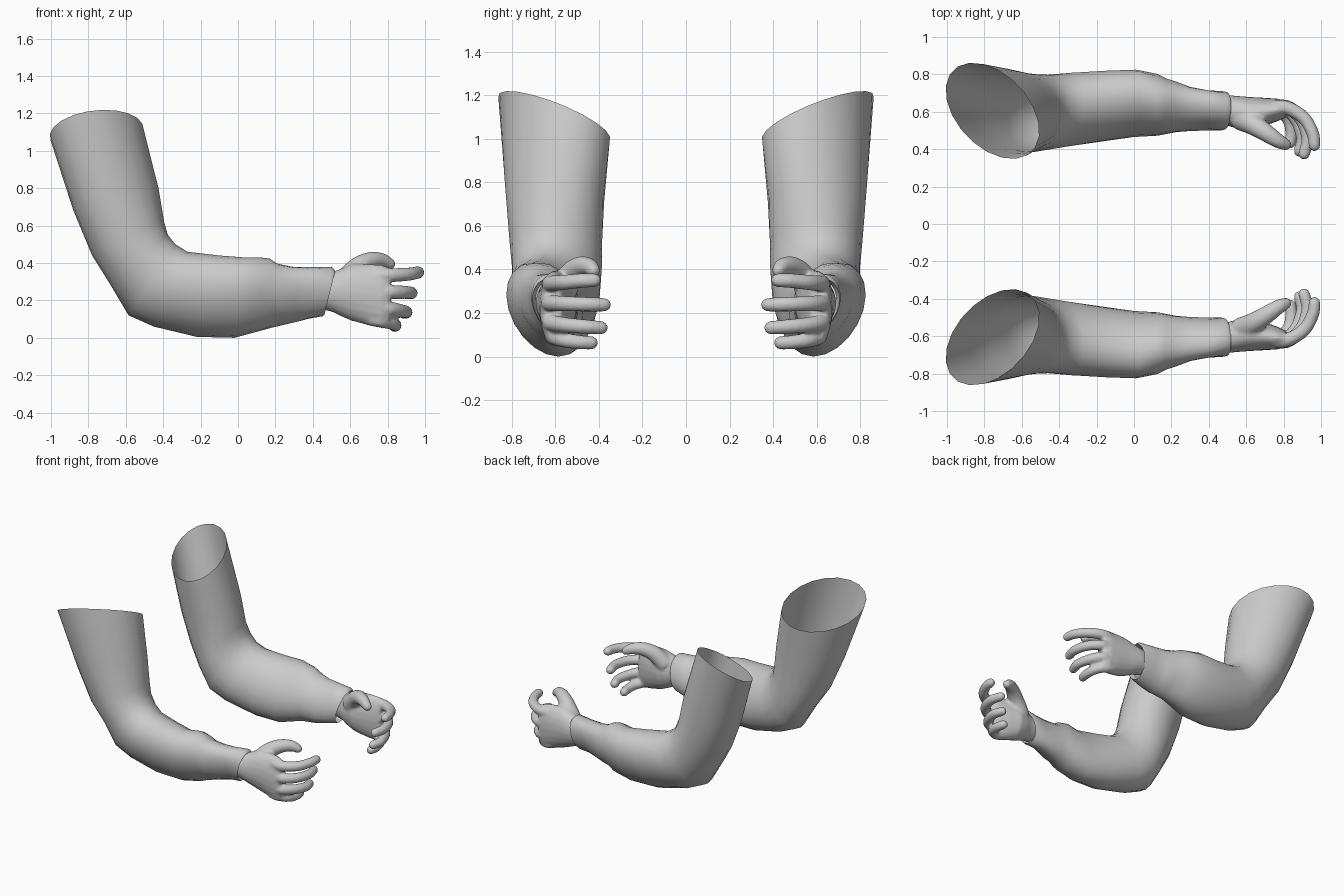
import bpy, bmesh, math
from mathutils import Vector

if "Cube" in bpy.data.objects:
    bpy.data.objects.remove(bpy.data.objects["Cube"])

grey = bpy.data.materials.new("light_grey")
grey.diffuse_color = (0.6, 0.6, 0.6, 1)
grey.use_nodes = True
grey.node_tree.nodes["Principled BSDF"].inputs["Base Color"].default_value = grey.diffuse_color


def loft(bm, rings, caps=True):
    """Skin a list of point rings with quads."""
    loops = [[bm.verts.new(p) for p in r] for r in rings]
    n = len(loops[0])
    for a, b in zip(loops, loops[1:]):
        for i in range(n):
            j = (i + 1) % n
            bm.faces.new((a[i], a[j], b[j], b[i]))
    if caps:
        bm.faces.new(loops[0][::-1])
        bm.faces.new(loops[-1])


def oval(c, u, v, n, fold=0.0, phase=0.0):
    """Ring around c spanned by half-axes u and v, with optional cloth folds."""
    c, u, v = Vector(c), Vector(u), Vector(v)
    pts = []
    for i in range(n):
        a = 2 * math.pi * i / n
        k = 1 + fold * math.sin(4 * a + phase)
        pts.append(c + (u * math.cos(a) + v * math.sin(a)) * k)
    return pts


def section(inner, outer, y0, y1, skew=0.0, n=20, fold=0.0, phase=0.0, tilt=(0, 0)):
    """Oval through two (x, z) points, y0..y1 wide; skew shifts the outer point in y."""
    c = ((inner[0] + outer[0]) / 2, (y0 + y1) / 2, (inner[1] + outer[1]) / 2)
    u = ((inner[0] - outer[0]) / 2, -skew, (inner[1] - outer[1]) / 2)
    h = (y1 - y0) / 2
    v = (tilt[0], math.sqrt(h * h - skew * skew), tilt[1])
    return oval(c, u, v, n, fold, phase)


def finish(name, bm):
    bmesh.ops.recalc_face_normals(bm, faces=bm.faces)
    me = bpy.data.meshes.new(name)
    bm.to_mesh(me)
    bm.free()
    me.materials.append(grey)
    for p in me.polygons:
        p.use_smooth = True
    ob = bpy.data.objects.new(name, me)
    bpy.context.collection.objects.link(ob)
    return ob


def mirror(ob):
    m = ob.modifiers.new("other_arm", 'MIRROR')
    m.use_axis = (False, True, False)
    m.use_mirror_merge = False


# Sleeve: slanted open shoulder rim, bent elbow, forearm, cuff
rings = [oval((-0.757, -0.605, 1.1), (0.245, 0.06, 0.045), (0.05, 0.25, -0.11), 20)]
for inner, outer, y0, y1, skew, tilt in [
    ((-0.425, 0.80), (-0.88, 0.68), -0.83, -0.375, -0.02, (0.02, -0.03)),
    ((-0.395, 0.62), (-0.78, 0.44), -0.81, -0.385, 0.0, (0.01, 0)),
    ((-0.375, 0.55), (-0.68, 0.28), -0.80, -0.385, 0.02, (0, 0)),
    ((-0.335, 0.50), (-0.585, 0.12), -0.80, -0.395, 0.03, (0, 0)),
    ((-0.27, 0.46), (-0.45, 0.06), -0.81, -0.41, 0.04, (0, 0)),
    ((-0.10, 0.44), (-0.22, 0.005), -0.82, -0.44, 0.05, (0, 0)),
    ((0.03, 0.43), (-0.02, 0.0), -0.825, -0.465, 0.06, (0, 0)),
]:
    rings.append(section(inner, outer, y0, y1, skew, tilt=tilt))
for i, (inner, outer, y0, y1) in enumerate([
    ((0.12, 0.43), (0.13, 0.04), -0.80, -0.475),
    ((0.17, 0.42), (0.19, 0.06), -0.775, -0.485),
    ((0.21, 0.395), (0.24, 0.07), -0.765, -0.49),
    ((0.30, 0.38), (0.30, 0.08), -0.735, -0.495),
    ((0.40, 0.38), (0.38, 0.10), -0.715, -0.50),
]):
    rings.append(section(inner, outer, y0, y1, 0.04, fold=0.02, phase=1.3 * i))
rings.append(section((0.50, 0.38), (0.45, 0.115), -0.71, -0.50, 0.02))
rings.append(section((0.52, 0.36), (0.462, 0.122), -0.705, -0.505, 0.02))
# cuff turned back inside
rings.append(section((0.47, 0.345), (0.42, 0.14), -0.69, -0.52, 0.02))
bm = bmesh.new()
loft(bm, rings, caps=False)
sleeve = finish("sleeves", bm)
sleeve.data.set_sharp_from_angle(angle=math.radians(50))
mirror(sleeve)


def finger(bm, pts, r0, r1):
    """Rounded tapering tube along a smoothed path."""
    p = [Vector(q) for q in pts]
    p = [2 * p[0] - p[1]] + p + [2 * p[-1] - p[-2]]
    path = []
    for i in range(1, len(p) - 2):
        a, b, c, d = p[i - 1:i + 3]
        for s in range(6):
            t = s / 6
            path.append(0.5 * (2 * b + (c - a) * t + (2 * a - 5 * b + 4 * c - d) * t * t
                               + (3 * b - a - 3 * c + d) * t ** 3))
    path.append(p[-2])
    n = len(path)
    rad = [r0 + (r1 - r0) * i / (n - 1) for i in range(n)]
    # rounded tip
    end = (path[-1] - path[-2]).normalized()
    for ang in (30, 55, 75):
        path.append(p[-2] + end * r1 * math.sin(math.radians(ang)))
        rad.append(r1 * math.cos(math.radians(ang)))
    tube = []
    for i, c in enumerate(path):
        t = (path[min(i + 1, len(path) - 1)] - path[max(i - 1, 0)]).normalized()
        v = t.cross(Vector((0, 0, 1))).normalized()
        tube.append(oval(c, v.cross(t) * rad[i], v * rad[i], 14))
    loft(bm, tube)


# Hand: wrist and palm, four curled fingers, thumb, fused into one skin
bm = bmesh.new()
loft(bm, [section((x, zt), (x, zb), y0, y1, n=20) for x, zt, zb, y0, y1 in [
    (0.43, 0.335, 0.155, -0.685, -0.535), (0.50, 0.35, 0.14, -0.69, -0.525),
    (0.55, 0.37, 0.115, -0.685, -0.51), (0.61, 0.395, 0.09, -0.68, -0.50),
    (0.70, 0.395, 0.065, -0.675, -0.525), (0.77, 0.39, 0.05, -0.67, -0.55),
    (0.81, 0.375, 0.065, -0.655, -0.57)]])
for pts, r in [
    ([(0.74, -0.62, 0.335), (0.82, -0.62, 0.335), (0.91, -0.565, 0.34),
      (0.957, -0.48, 0.348), (0.965, -0.42, 0.35)], 0.04),
    ([(0.74, -0.62, 0.25), (0.82, -0.625, 0.245), (0.895, -0.56, 0.243),
      (0.927, -0.46, 0.24), (0.91, -0.375, 0.238)], 0.04),
    ([(0.74, -0.62, 0.165), (0.81, -0.62, 0.155), (0.87, -0.555, 0.145),
      (0.90, -0.46, 0.137), (0.885, -0.39, 0.132)], 0.04),
    ([(0.71, -0.61, 0.10), (0.77, -0.61, 0.09), (0.825, -0.56, 0.075),
      (0.842, -0.49, 0.066), (0.835, -0.435, 0.063)], 0.037),
]:
    finger(bm, pts, r, 0.032)
finger(bm, [(0.57, -0.565, 0.30), (0.64, -0.53, 0.375), (0.71, -0.485, 0.412),
            (0.77, -0.445, 0.413), (0.81, -0.425, 0.395)], 0.065, 0.032)
hand = finish("hands", bm)
m = hand.modifiers.new("fuse", 'REMESH')
m.mode = 'VOXEL'
m.voxel_size = 0.01
m.use_smooth_shade = True
m = hand.modifiers.new("soften", 'SMOOTH')
m.factor = 0.5
m.iterations = 5
mirror(hand)
